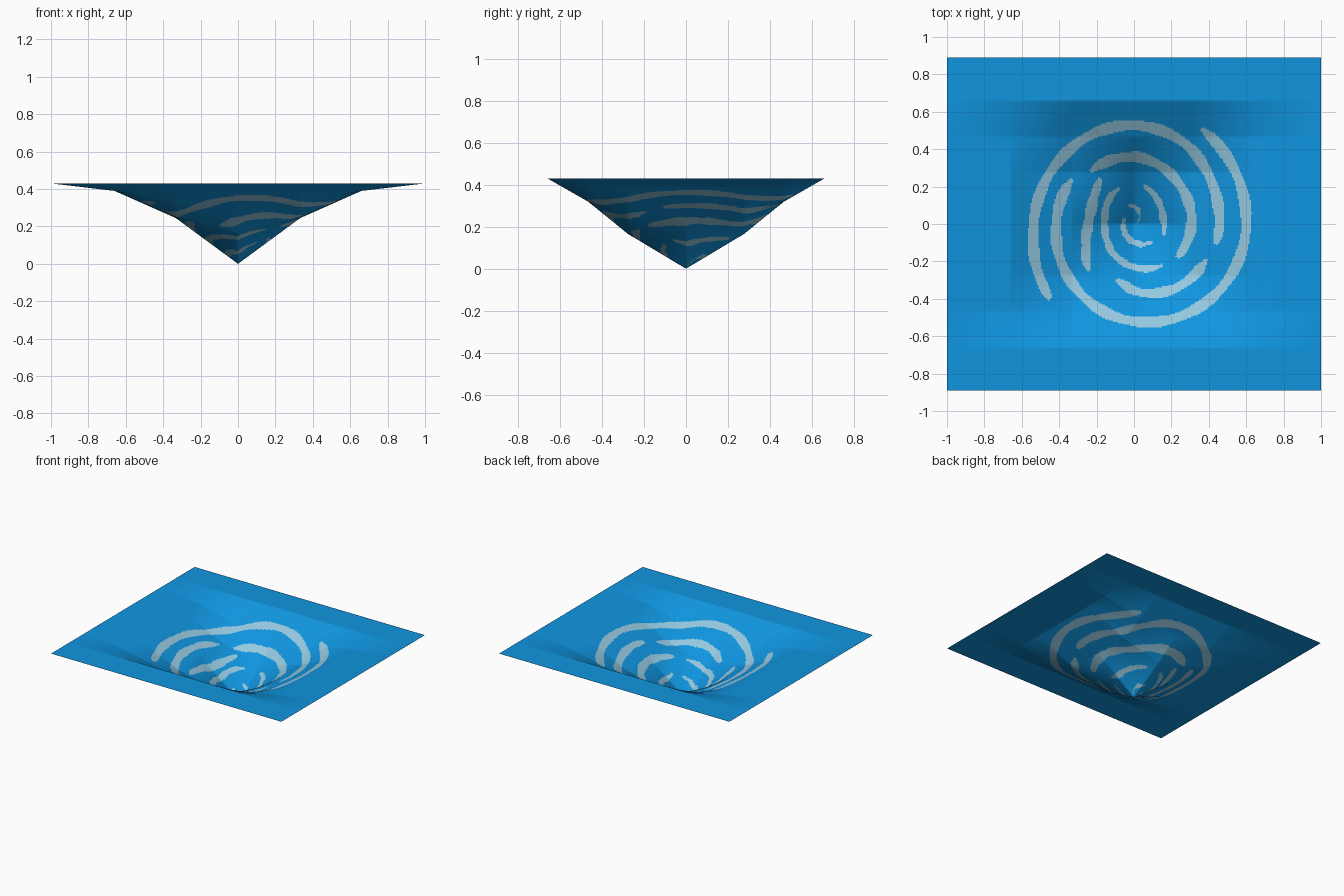
import bpy, bmesh, math

if "Cube" in bpy.data.objects:
    bpy.data.objects.remove(bpy.data.objects["Cube"])

# coarse funnel profiles: distance from the middle -> depth below the rim
RIM = 0.43
X_PROFILE = [(0, 0.43), (0.333, 0.185), (0.66, 0.04), (1.0, 0.0)]
Y_PROFILE = [(0, 0.43), (0.276, 0.265), (0.467, 0.11), (0.66, 0.0), (0.89, 0.0)]

# foam strands: start angle, end angle, half width, evenly spaced radii
STRANDS = [
    (222, -14, 0.028, [0.60, 0.54, 0.525, 0.53, 0.515, 0.47, 0.45]),
    (55, -216, 0.028, [0.624, 0.605, 0.59, 0.555, 0.508, 0.455, 0.418, 0.408]),
    (130, -38, 0.027, [0.365, 0.358, 0.325, 0.308, 0.292]),
    (-26, -108, 0.026, [0.43, 0.412, 0.374, 0.31]),
    (226, 126, 0.028, [0.345, 0.275, 0.242, 0.25, 0.297]),
    (305, 111, 0.019, [0.269, 0.233, 0.198, 0.168, 0.158, 0.18, 0.209]),
    (76, -21, 0.018, [0.211, 0.178, 0.16, 0.166]),
    (-43, -211, 0.017, [0.138, 0.102, 0.072, 0.058, 0.058]),
    (107, 30, 0.017, [0.104, 0.073, 0.02]),
]


def material(name, rgb):
    m = bpy.data.materials.new(name)
    m.diffuse_color = (*rgb, 1)
    m.use_nodes = True
    m.node_tree.nodes["Principled BSDF"].inputs["Base Color"].default_value = m.diffuse_color
    return m


def corner_depth(dx, dy):
    # rounded-square funnel: soft minimum of the two profiles
    if dx <= 0 or dy <= 0:
        return 0.0
    if dx == 0.43 or dy == 0.43:
        return min(dx, dy)
    return (dx ** -5 + dy ** -5) ** -0.2


def locate(v, profile):
    v = abs(v)
    for i in range(len(profile) - 2):
        if v < profile[i + 1][0]:
            break
    else:
        i = len(profile) - 2
    a, b = profile[i], profile[i + 1]
    return i, min(1, (v - a[0]) / (b[0] - a[0]))


def height(x, y):
    i, s = locate(x, X_PROFILE)
    j, t = locate(y, Y_PROFILE)
    d = [[corner_depth(X_PROFILE[i + p][1], Y_PROFILE[j + q][1]) for q in (0, 1)]
         for p in (0, 1)]
    low = d[0][0] * (1 - s) + d[1][0] * s
    high = d[0][1] * (1 - s) + d[1][1] * s
    return RIM - (low * (1 - t) + high * t)


def grid_lines(profile, step):
    # fine lines that pass through every coarse profile point
    half = []
    for (a, _), (b, _) in zip(profile, profile[1:]):
        n = math.ceil((b - a) / step)
        half += [a + (b - a) * k / n for k in range(n)]
    half.append(profile[-1][0])
    return [-v for v in half[:0:-1]] + half


def smooth_value(vals, u):
    i = min(int(u), len(vals) - 2)
    f = u - i
    p1, p2 = vals[i], vals[i + 1]
    p0 = vals[i - 1] if i > 0 else 2 * p1 - p2
    p3 = vals[i + 2] if i + 2 < len(vals) else 2 * p2 - p1
    return p1 + 0.5 * f * (p2 - p0 + f * (2*p0 - 5*p1 + 4*p2 - p3
                                          + f * (3*(p1 - p2) + p3 - p0)))


def is_foam(x, y):
    r = math.hypot(x, y)
    if r > 0.68:
        return False
    angle = math.degrees(math.atan2(y, x))
    for start, end, half, radii in STRANDS:
        swept = (start - angle) % 360
        span = start - end
        if swept > span:
            continue
        centre = smooth_value(radii, swept / span * (len(radii) - 1))
        # taper the ends and add a slight wobble
        tip = math.radians(min(swept, span - swept)) * centre
        width = half * min(1, 0.4 + tip / 0.1)
        width *= 1 + 0.12 * math.sin(swept * 0.21 + start)
        if abs(r - centre) < width:
            return True
    return False


# water sheet with foam coloured along the spirals
bm = bmesh.new()
xs = grid_lines(X_PROFILE, 0.0072)
ys = grid_lines(Y_PROFILE, 0.0072)
rows = [[bm.verts.new((x, y, height(x, y))) for x in xs] for y in ys]
for j in range(len(ys) - 1):
    for i in range(len(xs) - 1):
        f = bm.faces.new((rows[j][i], rows[j][i + 1],
                          rows[j + 1][i + 1], rows[j + 1][i]))
        f.smooth = True
        f.material_index = int(is_foam((xs[i] + xs[i + 1]) / 2,
                                       (ys[j] + ys[j + 1]) / 2))
mesh = bpy.data.meshes.new("whirlpool_water")
bm.to_mesh(mesh)
bm.free()
mesh.materials.append(material("water blue", (0.005, 0.30, 0.74)))
mesh.materials.append(material("pale foam", (0.30, 0.58, 0.74)))
obj = bpy.data.objects.new("whirlpool_water", mesh)
bpy.context.collection.objects.link(obj)
